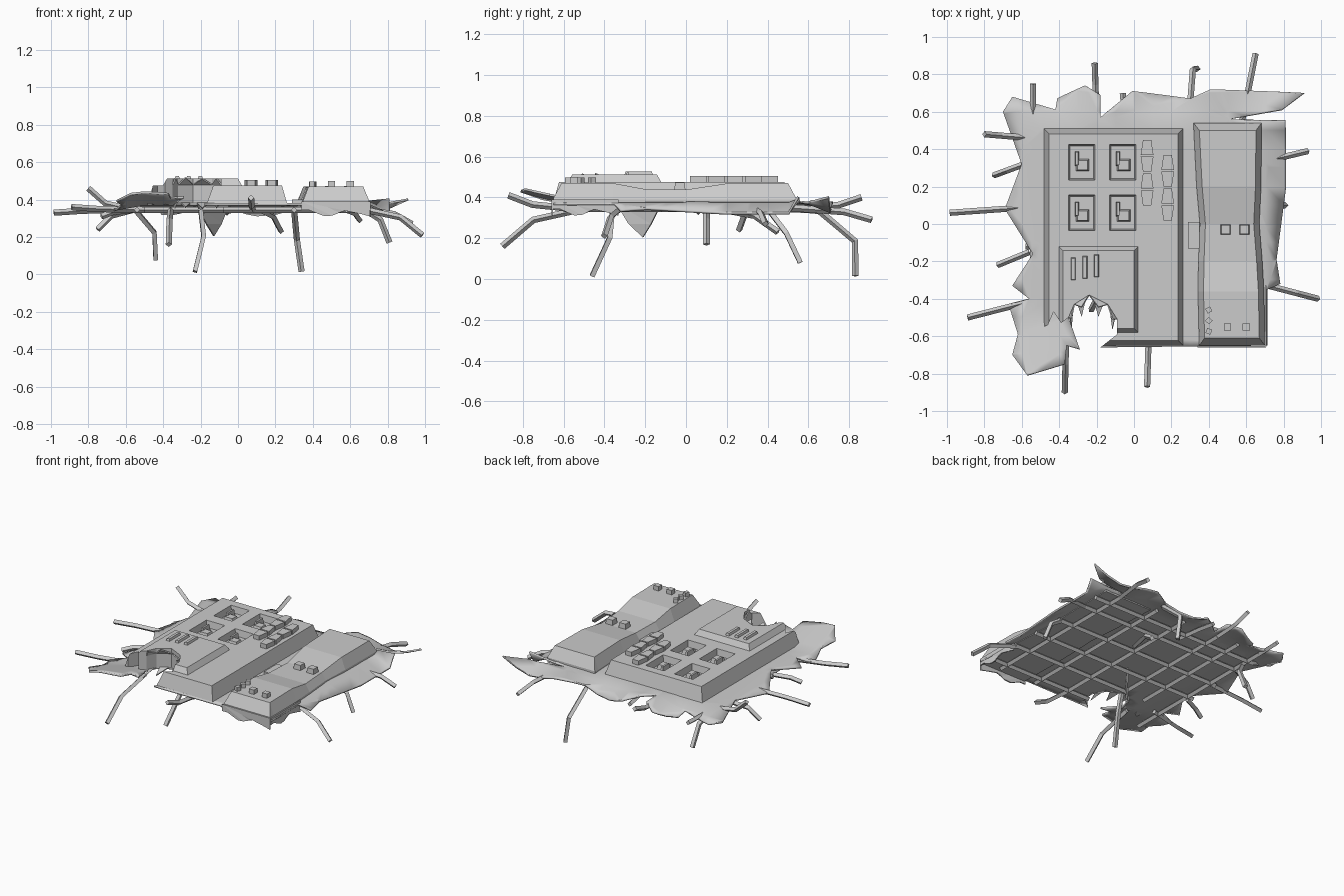
import bpy, bmesh, math, random
from mathutils import Vector

if "Cube" in bpy.data.objects:
    bpy.data.objects.remove(bpy.data.objects["Cube"])

random.seed(4)


def finish(name, bm):
    bmesh.ops.recalc_face_normals(bm, faces=bm.faces)
    me = bpy.data.meshes.new(name)
    bm.to_mesh(me)
    bm.free()
    ob = bpy.data.objects.new(name, me)
    bpy.context.collection.objects.link(ob)
    return ob


def loft(name, rings):
    # Closed solid through rings with equal point counts
    bm = bmesh.new()
    vs = [[bm.verts.new(p) for p in r] for r in rings]
    n = len(rings[0])
    for a, b in zip(vs, vs[1:]):
        for i in range(n):
            bm.faces.new((a[i], a[(i + 1) % n], b[(i + 1) % n], b[i]))
    bm.faces.new(vs[0])
    bm.faces.new(vs[-1])
    return finish(name, bm)


def box(name, x, y, sx, sy, z0, z1, d=0.0):
    # Box whose top is drawn in by d
    corners = ((-.5, -.5), (.5, -.5), (.5, .5), (-.5, .5))
    return loft(name, [[(x + a * (sx - 2 * e), y + b * (sy - 2 * e), z) for a, b in corners]
                       for e, z in ((0, z0), (d, z1))])


def cut(ob, cutter):
    m = ob.modifiers.new("cut", 'BOOLEAN')
    m.operation, m.solver, m.object = 'DIFFERENCE', 'EXACT', cutter
    cutter.hide_render = True
    bpy.context.view_layer.objects.active = ob
    bpy.ops.object.modifier_apply(modifier=m.name)


def solidify(ob, t):
    m = ob.modifiers.new("thickness", 'SOLIDIFY')
    m.thickness, m.offset = t, 0


def shard(name, pts):
    # Thin torn scrap of plate
    bm = bmesh.new()
    bm.faces.new([bm.verts.new(p) for p in pts])
    bmesh.ops.triangulate(bm, faces=bm.faces[:])
    solidify(finish(name, bm), 0.008)


def rod(name, pts, r=0.0165):
    # Square reinforcing bar along a bent path
    cu = bpy.data.curves.new(name, 'CURVE')
    cu.dimensions, cu.bevel_depth, cu.bevel_resolution, cu.use_fill_caps = '3D', r, 0, True
    sp = cu.splines.new('POLY')
    sp.use_smooth = False
    sp.points.add(len(pts) - 1)
    for p, c in zip(sp.points, pts):
        p.co = (*c, 1)
    bpy.context.collection.objects.link(bpy.data.objects.new(name, cu))


# Torn ground sheet with bent edges
hole = [(-.18, -.66), (-.09, -.59), (-.09, -.51), (-.14, -.43), (-.24, -.38), (-.32, -.43), (-.35, -.5)]
outline = [(-.65, .68), (-.42, .61), (-.41, .67), (-.26, .74), (-.18, .69), (-.18, .57), (-.01, .71), (.3, .67),
           (.41, .72), (.91, .7), (.79, .61), (.51, .56), (.81, .55), (.81, .19), (.76, -.19), (.78, -.32),
           (.71, -.35), (.71, -.65)] + hole + [(-.29, -.67), (-.36, -.65), (-.37, -.75), (-.57, -.81), (-.65, -.7),
           (-.62, -.59), (-.67, -.43), (-.56, -.4), (-.65, -.33), (-.54, -.16), (-.69, .08), (-.6, .32), (-.7, .6)]


def sheet_z(x, y):
    z = 0.375 - 0.18 * max(0, -.5 - x)
    if x < -.28 and y < -.5:
        z += 0.22 * (-.5 - y)
    if y > .54:
        z -= 0.2 * (y - .54) * (1 + math.sin(11 * x)) - 0.1 * max(0, x - .5)
    else:
        z -= 0.45 * max(0, x - .69)
    return z


bm = bmesh.new()
bm.faces.new([bm.verts.new((x, y, 0)) for x, y in outline])
bmesh.ops.triangulate(bm, faces=bm.faces[:])
for n in (Vector((1, 0, 0)), Vector((0, 1, 0))):
    for i in range(-8, 10):
        bmesh.ops.bisect_plane(bm, geom=bm.verts[:] + bm.edges[:] + bm.faces[:],
                               plane_co=n * (i * 0.1 + 0.003), plane_no=n, dist=1e-5)
for v in bm.verts:
    v.co.z = sheet_z(v.co.x, v.co.y)
sheet = finish("ground_sheet", bm)
solidify(sheet, 0.012)
for p in sheet.data.polygons:
    p.use_smooth = True

# Main slab and raised platform, with the corner torn away
slab = box("main_slab", -.11, -.07, .75, 1.165, .37, .475, .03)
platform = box("raised_platform", -.19, -.35, .44, .475, .46, .512, .03)
tear = hole + [(-.39, -.53), (-.43, -.47), (-.46, -.54), (-.6, -.6), (-.6, -.9), (-.18, -.9)]
cutter = loft("tear_cutter", [[(x, y, z) for x, y in tear] for z in (.2, .7)])
cut(slab, cutter)
cut(platform, cutter)

# Sunken square bays with blocks inside
for x in (-.28, -.06):
    for y in (.33, .06):
        bay = box("bay_cutter", x, y, .125, .175, .43, .5, -.012)
        cut(slab, bay)
        box("bay_block", x + .005, y - .015, .075, .07, .42, .46, .01)
        box("bay_stem", x - .025, y + .02, .025, .08, .42, .475, .006)

# Long strip with a shallow waist
rings = []
for y, z in ((-.65, .395), (-.61, .47), (-.36, .47), (-.2, .44), (0, .438), (.2, .468), (.5, .47), (.54, .395)):
    w = .02 * math.exp(-(y / .2) ** 2)
    d = 0 if z < .4 else .03
    x0, x1 = .332 - .025 * y + w, .69 - .016 * y - w
    rings.append([(x0, y, .36), (x1, y, .36), (x1, y, .39), (x1 - d, y, z), (x0 + d, y, z), (x0, y, .39)])
loft("long_strip", rings)
box("strip_side_box", .32, -.06, .06, .14, .37, .4)

# Small fittings on top
for i in range(2):
    box("strip_wedge", .49 + .1 * i, -.03, .055, .055, .43, .472, .004)
    box("strip_cube", .5 + .1 * i, -.55, .038, .038, .46, .5)
for i in range(3):
    o = box("strip_stud", 0, 0, .028, .028, .46, .497)
    o.location = (.4, -.46 - .057 * i, 0)
    o.rotation_euler.z = .5 + .35 * i
for x, y0 in ((.07, .41), (.18, .33)):
    for i in range(4):
        y = y0 - .09 * i
        a, b = ((.034, .022), (.022, .034))[i % 2]
        loft("slab_rib", [[(x - a, y - .04, z), (x + a, y - .04, z), (x + b, y + .04, z), (x - b, y + .04, z)]
                          for z in (.465, .505)])
for i in range(3):
    box("vent_bar", -.325 + .062 * i, -.24 + .008 * i, .03, .125, .505, .527, .006)

# Ragged skirts hanging below the front right corner
for name, a, b in (("front_skirt", (.34, -.655), (.705, -.655)), ("side_skirt", (.705, -.655), (.705, -.33))):
    a, b = Vector(a), Vector(b)
    low = [(*a.lerp(b, i / 9), .328 + .018 * math.sin(1.1 * i + 1)) for i in range(10)]
    shard(name, [(*a, .39), *low, (*b, .39)])

# Mesh of reinforcing bars below the sheet
Z = .345
for y in (.46, .33, .1, -.12, -.32, -.54):
    rod("cross_bar", [(-.08 if y < -.5 else -.2 if y < -.3 else -.58, y, Z), (.7, y, Z)])
for x in (-.54, -.36, -.2, .08, .3, .58):
    rod("long_bar", [(x, -.33 if -.4 < x < 0 else -.6, Z), (x, .58, Z)])

# Bent bar ends: start x, y and tip x, y, z
ends = [(-.56, .46, -.8, .48, .46), (-.56, .33, -.75, .26, .24), (-.56, .09, -.985, .06, .33),
        (-.56, -.15, -.73, -.22, .31), (-.5, -.4, -.89, -.5, .36), (.68, .33, .93, .39, .27),
        (.68, .1, .81, .1, .17), (.68, -.32, .985, -.4, .21), (-.54, .56, -.54, .75, .35),
        (-.2, .56, -.21, .86, .4), (-.03, .4, -.06, .7, .33), (.3, .64, .34, .83, .015),
        (.58, .56, .65, .91, .29), (-.36, -.5, -.37, -.9, .16), (.08, -.56, .07, -.87, .41),
        (-.2, -.36, -.23, -.46, .015), (-.55, .4, -.44, .56, .08), (.12, .15, .23, .45, .23)]
for x0, y0, x1, y1, z1 in ends:
    a, b = Vector((x0, y0, Z)), Vector((x1, y1, z1))
    mid = a.lerp(b, .62)
    mid.z = Z + (z1 - Z) * .3
    if z1 < .1:
        # Steep ends bow outward before dropping
        mid += Vector((.05 if x1 < 0 else -.01, .07 if x1 > -.3 else -.01, -.06)) * (1 if x1 > 0 else .7)
    rod("bar_end", [a, mid, b])

# Peeled scraps around the tear and the flap hanging beneath it
shard("hanging_flap", [(-.22, -.34, .37), (-.17, -.28, .27), (-.13, -.21, .205), (-.09, -.17, .27), (-.05, -.12, .37)])
for i in range(2, 6):
    a, b = Vector((*hole[i], .48)), Vector((*hole[i + 1], .48))
    tip = a.lerp(b, .5)
    tip.z = random.uniform(.51, .53)
    tip.y -= .04
    shard("curled_scrap", [a, b, tip])
    shard("bent_scrap", [a.lerp(b, .2) - Vector((0, 0, .1)), a.lerp(b, .8) - Vector((0, 0, .1)),
                         tip - Vector((0, .05, .16))])
